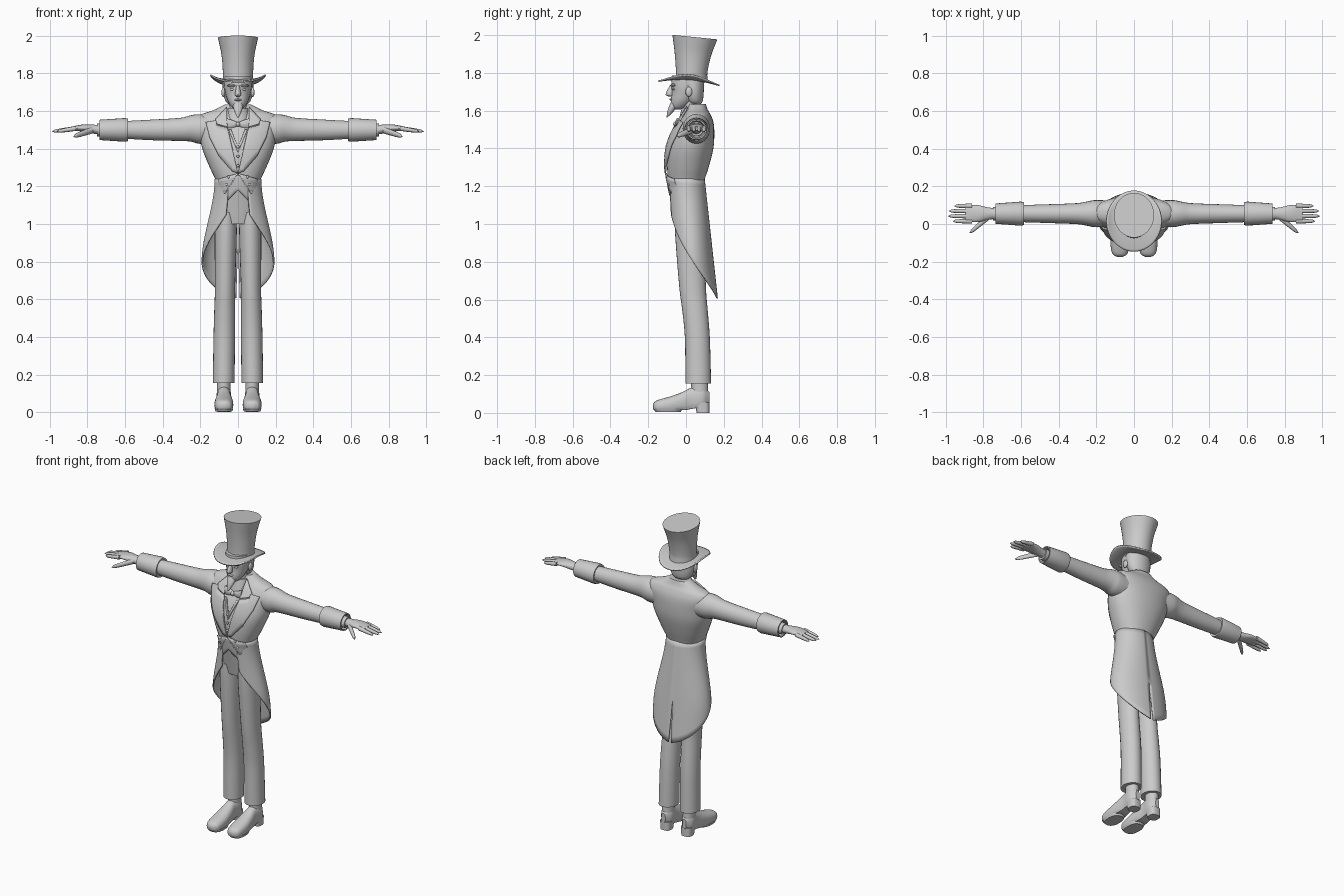
import bpy, bmesh
from math import sin, cos, pi, radians, copysign, sqrt

if "Cube" in bpy.data.objects:
    bpy.data.objects.remove(bpy.data.objects["Cube"])

GREY = (0.6, 0.6, 0.6, 1)
material = bpy.data.materials.new("plain grey")
material.use_nodes = True
material.diffuse_color = GREY
shader = next(n for n in material.node_tree.nodes if n.type == "BSDF_PRINCIPLED")
shader.inputs["Base Color"].default_value = GREY

ARM_Y = .055
FOOT_X = .075
parts = []


def finish(name, bm, mirror=False, thickness=0):
    bmesh.ops.recalc_face_normals(bm, faces=bm.faces)
    mesh = bpy.data.meshes.new(name)
    bm.to_mesh(mesh)
    bm.free()
    part = bpy.data.objects.new(name, mesh)
    bpy.context.collection.objects.link(part)
    mesh.materials.append(material)
    if thickness:
        solid = part.modifiers.new("thickness", "SOLIDIFY")
        solid.thickness, solid.offset = thickness, 0
    if mirror:
        part.modifiers.new("mirror", "MIRROR")
    parts.append(part)


def spline(rows, key):
    """Smooth value of a table whose first column is the key."""
    last = len(rows) - 1
    key = min(max(key, rows[0][0]), rows[last][0])
    i = next(k for k in range(last) if key <= rows[k + 1][0])
    a, b = rows[i], rows[i + 1]
    before, after = rows[max(i - 1, 0)], rows[min(i + 2, last)]
    span = b[0] - a[0]
    u = (key - a[0]) / span
    values = []
    for p, start, end, q in list(zip(before, a, b, after))[1:]:
        slope_in = (end - p) / (b[0] - before[0]) * span
        slope_out = (q - start) / (after[0] - a[0]) * span
        rise = end - start
        bend = (1 - u) * (slope_in - rise) - u * (slope_out - rise)
        values.append(start + rise * u + u * (1 - u) * bend)
    return values


def surface(name, rows, columns, point, closed=True, caps=True, **options):
    """Grid of points, joined around each row when closed."""
    bm = bmesh.new()
    grid = [[bm.verts.new(point(i, j)) for j in range(columns)] for i in range(rows)]
    for low, high in zip(grid, grid[1:]):
        for j in range(columns if closed else columns - 1):
            k = (j + 1) % columns
            bm.faces.new((low[j], low[k], high[k], high[j]))
    if closed and caps:
        bm.faces.new(grid[0])
        bm.faces.new(grid[-1])
    finish(name, bm, **options)


def loft(name, axis, rows, side=0, steps=4, sides=24, power=2, warp=None):
    """Rings along an axis; rows hold position, centre and two radii."""
    rings = []
    for a, b in zip(rows, rows[1:]):
        rings.append(a)
        for s in range(1, steps):
            key = a[0] + (b[0] - a[0]) * s / steps
            rings.append([key] + spline(rows, key))
    rings.append(rows[-1])

    def point(i, j):
        key, centre, wide, deep = rings[i]
        turn = 2 * pi * j / sides
        c, s = cos(turn), sin(turn)
        a = side + wide * copysign(abs(c) ** (2 / power), c)
        b = centre + deep * copysign(abs(s) ** (2 / power), s)
        p = {"x": (key, a, b), "y": (a, key, b), "z": (a, b, key)}[axis]
        return warp(*p) if warp else p

    surface(name, len(rings), sides, point, mirror=axis == "x" or side > 0)


def ball(name, centre, size):
    bm = bmesh.new()
    bmesh.ops.create_uvsphere(bm, u_segments=16, v_segments=8, radius=1)
    for v in bm.verts:
        v.co = [c + p * r for c, p, r in zip(centre, v.co, size)]
    finish(name, bm, mirror=centre[0] > 0)


# Torso: coat body, waist and hips in one form
TORSO = [(1, .015, .09, .065), (1.1, .01, .116, .08), (1.2, 0, .108, .09),
         (1.3, .01, .15, .11), (1.4, .025, .19, .12), (1.48, .04, .205, .11),
         (1.54, .055, .22, .09), (1.58, .06, .2, .07), (1.605, .06, .13, .055),
         (1.635, .06, .07, .045)]
TORSO_POWER = 2.2
loft("coat_body", "z", TORSO, sides=40, power=TORSO_POWER)


def front(x, z):
    centre, wide, deep = spline(TORSO, z)
    inside = 1 - min(1, abs(x) / wide) ** TORSO_POWER
    return centre - deep * inside ** (1 / TORSO_POWER)


def plate(name, outline, lift):
    """Pair of flat pattern pieces laid over the front of the torso."""
    bm = bmesh.new()
    face = bm.faces.new([bm.verts.new((x, 0, z)) for x, z in outline])
    bmesh.ops.triangulate(bm, faces=[face])
    bmesh.ops.subdivide_edges(bm, edges=bm.edges, cuts=5, use_grid_fill=True)
    for v in bm.verts:
        v.co.y = front(v.co.x, v.co.z) - lift
    finish(name, bm, mirror=True, thickness=.009)


plate("lapel", [(0, 1.27), (.03, 1.4), (.055, 1.51), (.115, 1.525), (.11, 1.55),
                (.17, 1.54), (.15, 1.46), (.1, 1.36), (.03, 1.28)], .011)
plate("coat_collar", [(.055, 1.515), (.11, 1.53), (.12, 1.555), (.06, 1.62)], .013)
plate("coat_front_edge", [(0, 1.27), (.1, 1.24), (.1, 1.18), (.085, 1.12), (.05, 1.2)], .008)
plate("waistcoat_point", [(0, 1.26), (.07, 1.24), (.1, 1.15), (.08, 1.1), (0, 1.18)], .004)
plate("waistcoat_neckline", [(0, 1.38), (.05, 1.5), (.036, 1.5), (0, 1.41)], .003)


def button(name, x, z):
    ball(name, (x, front(x, z) - .01, z), (.008, .006, .008))


for row in range(3):
    button("coat_button", .05 + .01 * row, 1.25 - .04 * row)
    button("front_button", 0, 1.31 + .05 * row)

# Bow tie and collars
loft("bow_tie_wing", "x", [(0, 1.53, .01, .01), (.03, 1.53, .013, .022),
                           (.06, 1.535, .01, .027)], side=-.045)
ball("bow_tie_knot", (0, -.055, 1.53), (.012, .013, .013))
loft("shirt_collar", "z", [(1.53, .02, .07, .064), (1.615, .03, .055, .052)])
loft("coat_collar_back", "z", [(1.575, .05, .105, .06), (1.635, .055, .07, .047)])


# Coat tails: a sheet around the back with a slanted hem and a centre vent
def tail_point(i, j):
    angle = radians(155) * j / 24
    hem = .605 + .1 * angle ** 1.5
    drop = (1.24 - hem) * i / 16
    flare = min(1, drop / .45)
    width = .12 + .07 * flare * flare * (3 - 2 * flare)
    vent = max(0, drop - .36) * .035
    depth = .095 + .03 * drop
    return (max(width * sin(angle), vent), .08 * drop + depth * cos(angle), 1.24 - drop)


surface("coat_tail", 17, 25, tail_point, closed=False, mirror=True, thickness=.008)

# Sleeves, turned cuffs and palms
loft("sleeve", "x", [(.14, 1.5, .07, .075), (.21, 1.505, .072, .078), (.25, 1.508, .064, .07),
                     (.3, 1.503, .056, .062), (.45, 1.5, .05, .055), (.6, 1.5, .045, .047)],
     side=ARM_Y)
loft("coat_cuff", "x", [(.59, 1.5, .044, .046), (.585, 1.5, .06, .06), (.6, 1.5, .064, .063),
                        (.735, 1.5, .054, .054), (.735, 1.5, .047, .047), (.7, 1.5, .04, .04)],
     side=ARM_Y, steps=1)
loft("shirt_cuff", "x", [(.68, 1.5, .038, .036), (.75, 1.5, .036, .034)], side=ARM_Y)
loft("palm", "x", [(.73, 1.5, .027, .026), (.78, 1.505, .034, .023), (.83, 1.51, .045, .018),
                   (.895, 1.505, .044, .01)], side=ARM_Y)


# Fingers and thumb: tapered rods with rounded tips
def digit(name, start, end, radius):
    def point(i, j):
        u, turn = i / 9, pi * j / 6
        r = radius * (1 - .3 * u) * sqrt(1.01 - u ** 8)
        x, y, z = [a + (b - a) * u for a, b in zip(start, end)]
        return (x, y + r * cos(turn), z + r * sin(turn))
    surface(name, 10, 12, point, mirror=True)


for k in range(4):
    y = .015 + .027 * k
    digit("finger", (.86, y, 1.508), (.99 - .014 * (k - 1.4) ** 2, y, 1.492), .013)
digit("thumb", (.77, .04, 1.5), (.875, -.048, 1.465), .018)

# Trousers and shoes
loft("trouser_leg", "z", [(.155, .065, .053, .068), (.4, .06, .055, .066), (.52, .05, .055, .067),
                          (.65, .036, .054, .07), (.95, .02, .063, .078), (1.06, .015, .06, .076)],
     side=.07, warp=lambda x, y, z: (x * (1.12 - .2 * z), y, z))
loft("ankle", "z", [(.06, .075, .036, .045), (.2, .07, .036, .044)], side=FOOT_X)
loft("shoe", "y", [(-.175, .034, .014, .012), (-.165, .034, .034, .026), (-.14, .034, .046, .037),
                   (-.08, .042, .05, .046), (-.02, .055, .044, .055), (.03, .07, .036, .064),
                   (.09, .08, .038, .06), (.125, .08, .014, .03)],
     side=FOOT_X, power=2.4, warp=lambda x, y, z: (x, y, max(z, .015 + max(0, .2 * y))))
loft("shoe_heel", "z", [(0, .09, .034, .034), (.055, .085, .037, .039)],
     side=FOOT_X, power=3, steps=1)
loft("shoe_sole", "z", [(.004, -.095, .044, .066), (.02, -.095, .05, .076)],
     side=FOOT_X, power=2.5, steps=1)

# Head, face and hair
loft("neck", "z", [(1.55, .035, .05, .048), (1.7, .03, .046, .048)])
loft("head", "z", [(1.607, -.046, .014, .018), (1.62, -.036, .032, .04), (1.65, -.018, .052, .062),
                   (1.69, 0, .066, .076), (1.73, .004, .073, .082), (1.785, .01, .075, .085)])
loft("hair", "z", [(1.63, .05, .04, .024), (1.65, .046, .064, .042), (1.7, .04, .08, .054),
                   (1.775, .034, .08, .064)])
loft("nose", "z", [(1.675, -.08, .008, .012), (1.685, -.084, .016, .024),
                   (1.735, -.074, .008, .011)], sides=12)
loft("goatee", "z", [(1.565, -.1, .003, .003), (1.6, -.08, .02, .018), (1.63, -.065, .026, .022),
                     (1.65, -.063, .018, .014)])
ball("lips", (0, -.078, 1.66), (.02, .01, .006))
ball("eyebrow", (.034, -.068, 1.735), (.024, .015, .008))
ball("eye", (.03, -.064, 1.715), (.014, .01, .007))
ball("ear", (.078, .015, 1.7), (.01, .018, .026))

# Top hat: flared crown with a tilted top, and a curled brim
HAT_BASE = 1.755
loft("hat_crown", "z", [(HAT_BASE, .03, .08, .085), (1.8, .03, .08, .083), (1.9, .037, .088, .097),
                        (1.99, .047, .107, .119)], sides=36,
     warp=lambda x, y, z: (x, y, z - .43 * (y - .04) * (z - HAT_BASE)))


def brim_point(i, j):
    reach, turn = .45 + .07 * i, 2 * pi * j / 48
    x, y = .145 * reach * cos(turn), .16 * reach * sin(turn)
    return (x, y + .015, 1.765 + 57 * x ** 4 - .77 * y * y - .07 * y)


surface("hat_brim", 9, 48, brim_point, caps=False, thickness=.008)

# Smooth shading with crisp edges
for part in parts:
    part.select_set(True)
    bpy.context.view_layer.objects.active = part
bpy.ops.object.shade_smooth_by_angle(angle=radians(40))
